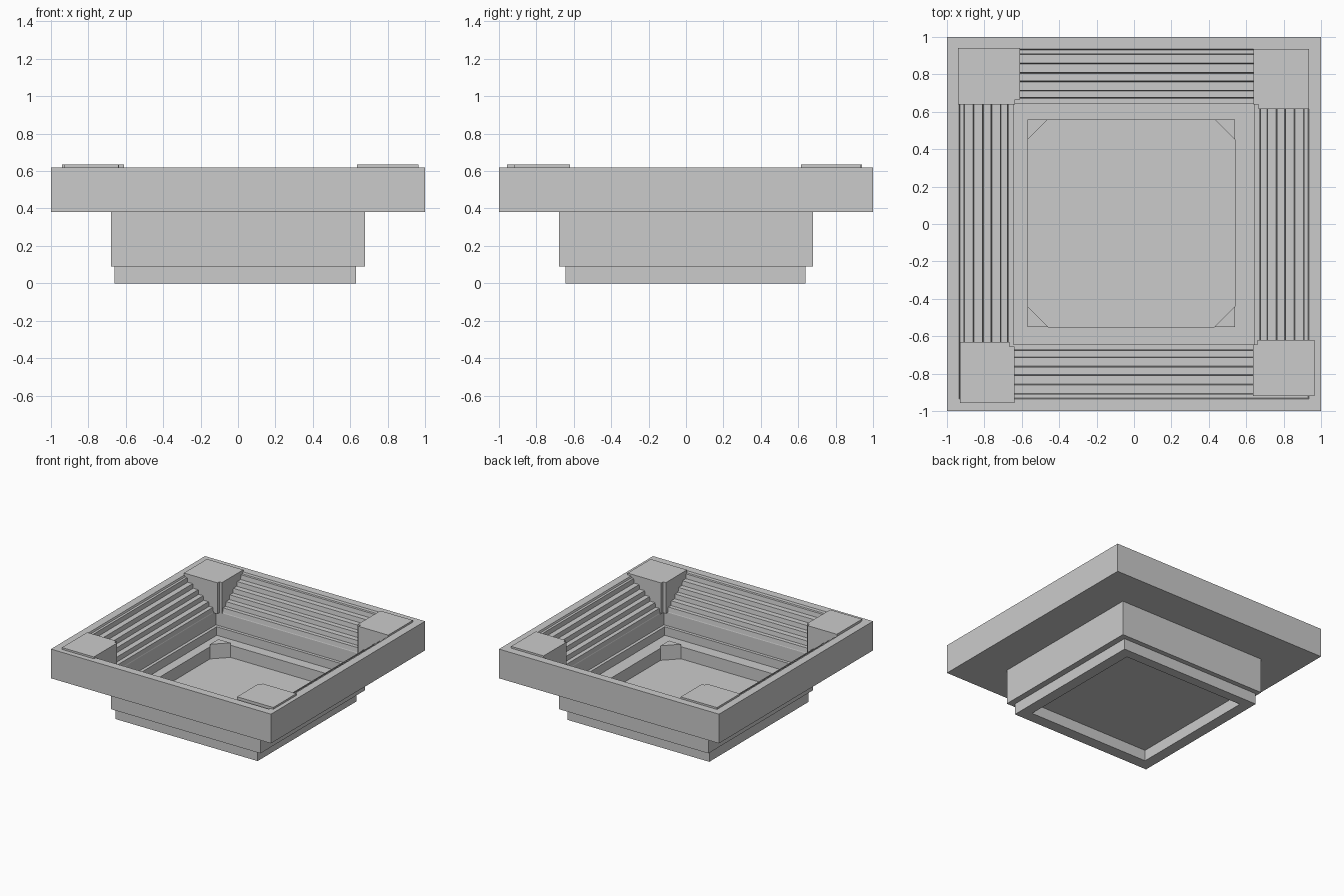
import bpy, bmesh

if "Cube" in bpy.data.objects:
    bpy.data.objects.remove(bpy.data.objects["Cube"])


def sq(h, z):
    return (-h, h, -h, h, z)


def new_object(name, bm):
    bmesh.ops.recalc_face_normals(bm, faces=bm.faces)
    mesh = bpy.data.meshes.new(name)
    bm.to_mesh(mesh)
    bm.free()
    obj = bpy.data.objects.new(name, mesh)
    bpy.context.collection.objects.link(obj)
    return obj


def loft(name, rects, cap_first=False, cap_last=False, loop=False):
    """Skin a list of rectangles (x0, x1, y0, y1, z)."""
    bm = bmesh.new()
    rings = [[bm.verts.new(p) for p in ((a, c, z), (b, c, z), (b, d, z), (a, d, z))]
             for a, b, c, d, z in rects]
    pairs = list(zip(rings, rings[1:]))
    if loop:
        pairs.append((rings[-1], rings[0]))
    for r, s in pairs:
        for i in range(4):
            j = (i + 1) % 4
            bm.faces.new((r[i], r[j], s[j], s[i]))
    if cap_first:
        bm.faces.new(rings[0])
    if cap_last:
        bm.faces.new(rings[-1])
    return new_object(name, bm)


def prism(name, points, z0, z1):
    bm = bmesh.new()
    face = bm.faces.new([bm.verts.new((x, y, z0)) for x, y in points])
    top = bmesh.ops.extrude_face_region(bm, geom=[face])["geom"]
    verts = [v for v in top if isinstance(v, bmesh.types.BMVert)]
    bmesh.ops.translate(bm, verts=verts, vec=(0, 0, z1 - z0))
    return new_object(name, bm)


# Upper rim with stepped inner sides
rim = [sq(0.67, 0.38), sq(1.0, 0.38), sq(1.0, 0.62), sq(0.935, 0.62)]
edges = [0.935, 0.91, 0.86, 0.81, 0.765, 0.715, 0.677]
z = 0.62
for k, h in enumerate(edges):
    low = 0.605 - 0.0365 * k
    if k:
        rim.append(sq(h, z))
    rim.append(sq(h - 0.005, low))
    z = low
loft("stepped_rim", rim, loop=True)

# Middle body, with inner ledges
x0, x1, y0, y1 = -0.57, 0.54, -0.55, 0.56
loft("middle_body", [
    (-0.66, 0.63, -0.645, 0.64, 0.09), sq(0.68, 0.09), sq(0.68, 0.38),
    sq(0.67, 0.38), sq(0.67, 0.27), sq(0.645, 0.27), sq(0.645, 0.20),
    (x0, x1, y0, y1, 0.20), (x0, x1, y0, y1, 0.10)])

# Base ring and floor panel
loft("base_ring", [(-0.66, 0.63, -0.645, 0.64, 0.09), (-0.66, 0.63, -0.645, 0.64, 0.0),
                   (x0, x1, y0, y1, 0.0), (x0, x1, y0, y1, 0.10)])
loft("floor_panel", [(x0, x1, y0, y1, 0.09), (x0, x1, y0, y1, 0.10)], True, True)

# Triangular posts in the floor corners
for sx, x in ((1, x0), (-1, x1)):
    for sy, y in ((1, y0), (-1, y1)):
        prism("floor_corner_post", [(x, y), (x + 0.11 * sx, y), (x, y + 0.11 * sy)], 0.10, 0.22)

# Corner blocks with a notched inner corner: inner x, y then outer x, y
for ix, iy, ox, oy in ((-0.61, 0.64, -0.94, 0.94), (0.64, 0.615, 0.935, 0.935),
                       (0.635, -0.62, 0.965, -0.92), (-0.64, -0.63, -0.93, -0.957)):
    nx = ix + (0.025 if ox > 0 else -0.025)
    ny = iy + (0.025 if oy > 0 else -0.025)
    prism("corner_block", [(ox, oy), (ix, oy), (ix, ny), (nx, ny), (nx, iy), (ox, iy)], 0.38, 0.635)
